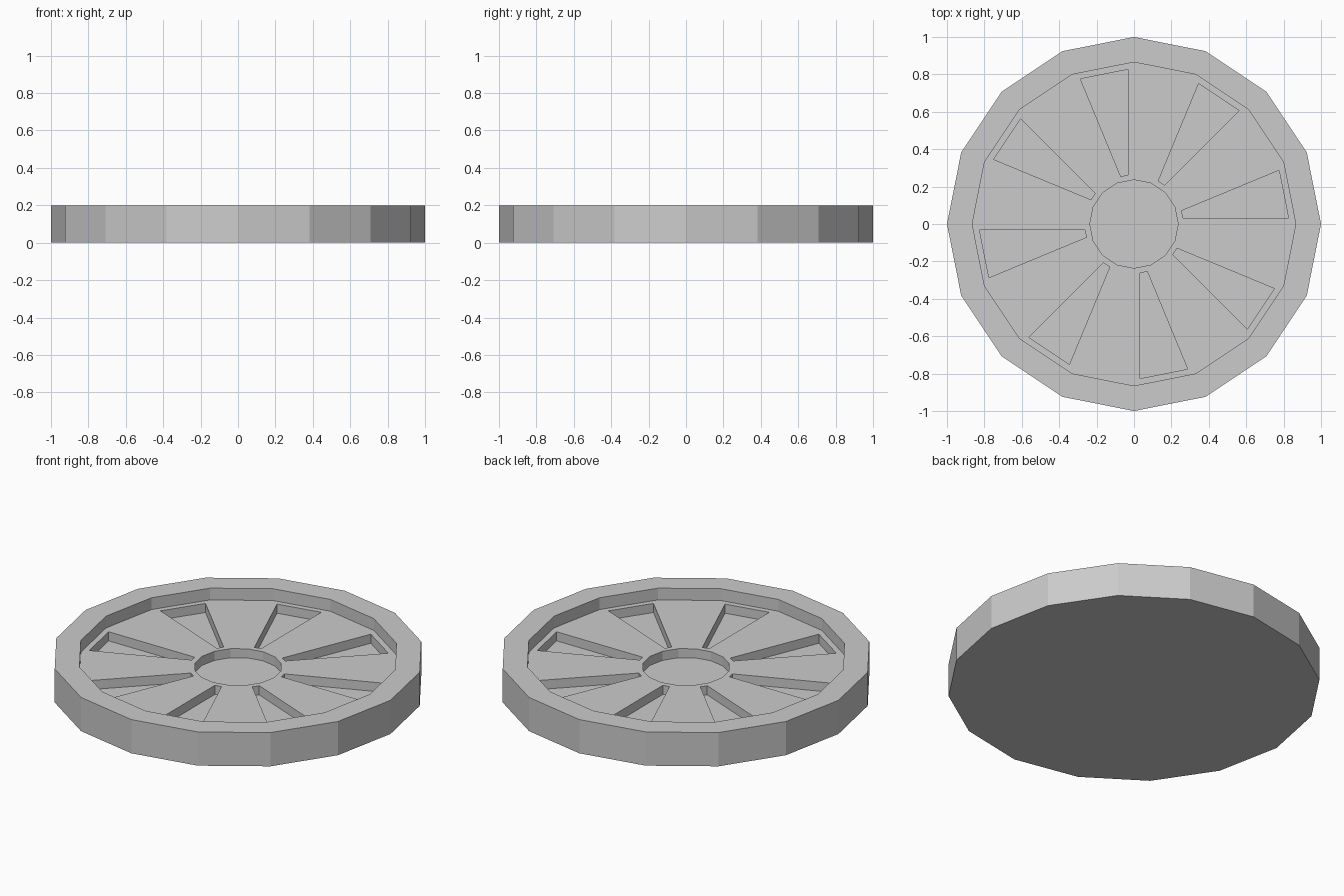
import bpy, bmesh, math

if "Cube" in bpy.data.objects:
    bpy.data.objects.remove(bpy.data.objects["Cube"])

SIDES = 16
TOP, FLOOR, POCKET = 0.2, 0.13, 0.076   # rim top, recessed web, pocket bottoms

bm = bmesh.new()


def ring(radius, z):
    return [bm.verts.new((radius * math.cos(2 * math.pi * i / SIDES),
                          radius * math.sin(2 * math.pi * i / SIDES), z))
            for i in range(SIDES)]


# Turned profile: outer wall, rim, recess wall, web, hub pocket
rings = [ring(r, z) for r, z in ((1, 0), (1, TOP), (0.865, TOP),
                                 (0.865, FLOOR), (0.236, FLOOR), (0.236, POCKET))]
bands = []
for a, b in zip(rings, rings[1:]):
    bands.append([bm.faces.new((a[i], a[(i + 1) % SIDES], b[(i + 1) % SIDES], b[i]))
                  for i in range(SIDES)])
bm.faces.new(rings[0][::-1])    # underside
bm.faces.new(rings[-1])         # hub pocket floor

# Eight wedge pockets between the spokes: inset every other web sector, then sink it
wedges = bands[3][::2]
bm.normal_update()
bmesh.ops.inset_individual(bm, faces=wedges, thickness=0.032, use_even_offset=True)
bmesh.ops.inset_individual(bm, faces=wedges, thickness=0, depth=POCKET - FLOOR)
bmesh.ops.recalc_face_normals(bm, faces=bm.faces)

mesh = bpy.data.meshes.new("spoked_wheel")
bm.to_mesh(mesh)
bm.free()

grey = bpy.data.materials.new("plain_grey")
grey.diffuse_color = (0.6, 0.6, 0.6, 1)
grey.use_nodes = True
grey.node_tree.nodes["Principled BSDF"].inputs["Base Color"].default_value = grey.diffuse_color
mesh.materials.append(grey)
wheel = bpy.data.objects.new("spoked_wheel", mesh)
bpy.context.collection.objects.link(wheel)
